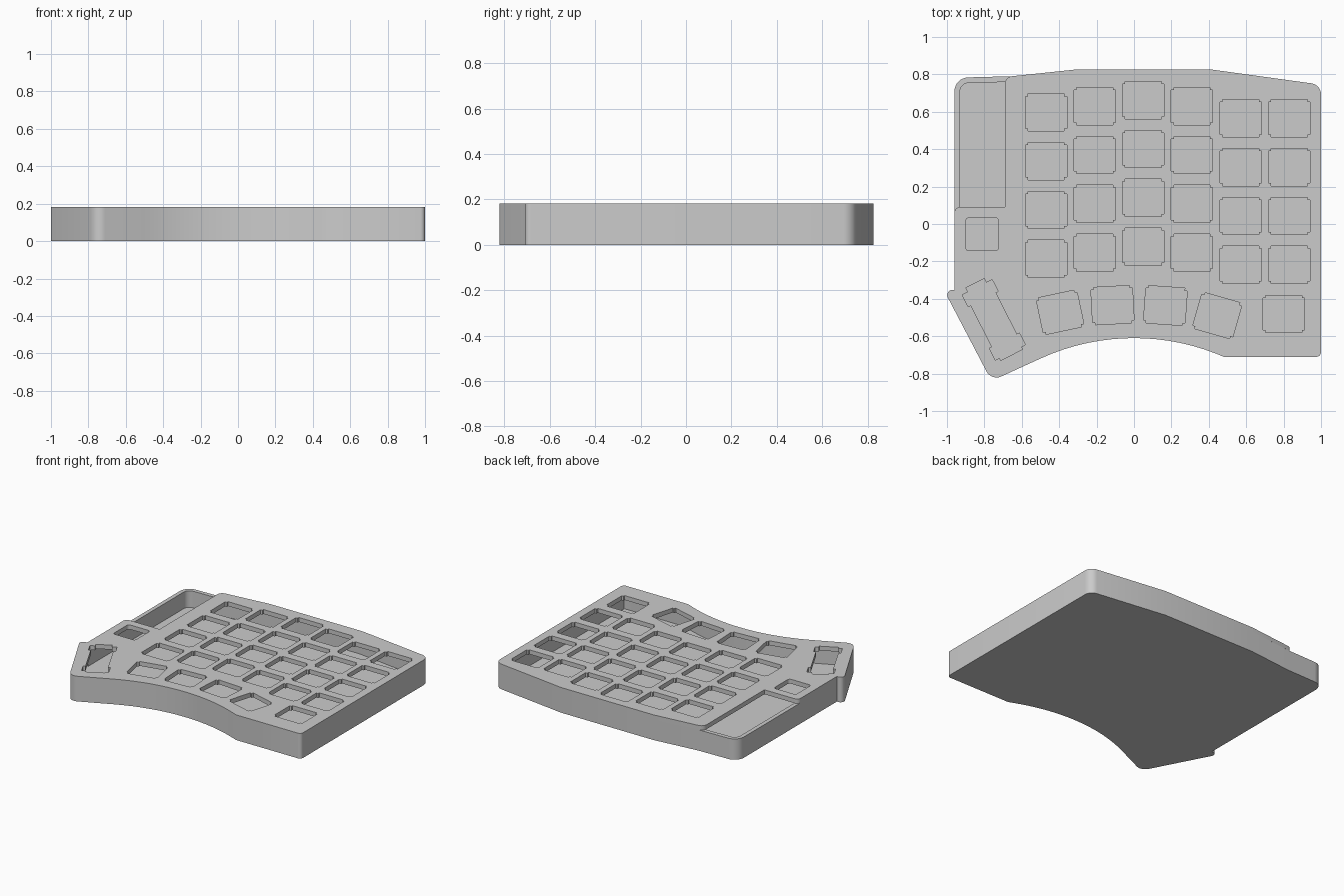
import bpy, bmesh
from math import radians, sin, cos, sqrt
from mathutils import Vector, Matrix

if "Cube" in bpy.data.objects:
    bpy.data.objects.remove(bpy.data.objects["Cube"])

WALL, FLOOR, RIM, TOP = 0.03, 0.03, 0.15, 0.182


def inset(corners, w):
    """Mitred inset of a counter-clockwise (x, y, radius) corner list."""
    out, n = [], len(corners)
    for i, (x, y, r) in enumerate(corners):
        p = Vector((x, y))
        d0 = (p - Vector(corners[i - 1][:2])).normalized()
        d1 = (Vector(corners[(i + 1) % n][:2]) - p).normalized()
        n0, n1 = Vector((-d0.y, d0.x)), Vector((-d1.y, d1.x))
        q = p + (n0 + n1) * w / (1 + n0.dot(n1))
        out.append((q.x, q.y, max(r - w, 0)))
    return out


def rounded(corners, steps=8):
    """Turn (x, y, radius) corners into points with filleted corners."""
    pts, n = [], len(corners)
    for i, (x, y, r) in enumerate(corners):
        p = Vector((x, y))
        if r < 0.002:
            pts.append(p)
            continue
        a = (Vector(corners[i - 1][:2]) - p).normalized()
        b = (Vector(corners[(i + 1) % n][:2]) - p).normalized()
        half = a.angle(b) / 2
        c = p + (a + b).normalized() * (r / sin(half))
        t = r * cos(half) / sin(half)
        u, v = (p + a * t - c).normalized(), (p + b * t - c).normalized()
        pts += [c + u.slerp(v, k / steps).normalized() * r for k in range(steps + 1)]
    return pts


def prism(name, loops, z0, z1):
    """Extrude an outline (first loop) with holes (other loops)."""
    cu = bpy.data.curves.new(name, 'CURVE')
    cu.dimensions, cu.fill_mode, cu.extrude = '2D', 'BOTH', (z1 - z0) / 2
    for loop in loops:
        sp = cu.splines.new('POLY')
        sp.points.add(len(loop) - 1)
        for pt, q in zip(sp.points, loop):
            pt.co = (q[0], q[1], 0, 1)
        sp.use_cyclic_u = True
    tmp = bpy.data.objects.new(name + "_curve", cu)
    bpy.context.collection.objects.link(tmp)
    me = bpy.data.meshes.new_from_object(
        tmp.evaluated_get(bpy.context.evaluated_depsgraph_get()))
    bpy.data.objects.remove(tmp)
    bm = bmesh.new()
    bm.from_mesh(me)
    bmesh.ops.remove_doubles(bm, verts=bm.verts, dist=1e-5)
    bmesh.ops.translate(bm, verts=bm.verts, vec=(0, 0, (z0 + z1) / 2))
    bmesh.ops.recalc_face_normals(bm, faces=bm.faces)
    bm.to_mesh(me)
    bm.free()
    ob = bpy.data.objects.new(name, me)
    bpy.context.collection.objects.link(ob)
    return ob


def place(pts, x, y, deg=0):
    m = Matrix.Rotation(radians(deg), 2)
    return [m @ Vector(p) + Vector((x, y)) for p in pts]


# Outline corners: concave front arc, then shared sides, then top-left variants
arc = [(x / 16, -1.81 + sqrt(1.44 - (x / 16) ** 2), 0) for x in range(-8, 8)]
front = [(-1.017, -0.352, 0.028), (-0.762, -0.839, 0.06)]
front += arc + [(0.48, -0.71, 0)]
back = [(1, -0.71, 0.025), (1, 0.745, 0.06), (0.42, 0.825, 0), (-0.32, 0.825, 0)]
notch = [(-0.96, -0.352, 0)]
case_corners = front + back + [(-0.65, 0.79, 0), (-0.96, 0.782, 0.075)] + notch
plate_corners = front + back + [(-0.69, 0.786, 0.04), (-0.69, 0.09, 0),
                                (-0.96, 0.09, 0.03)] + notch

# Key opening with stepped corners
a, b, s = 0.111, 0.1, 0.014
key = []
for sx, sy in ((1, 1), (-1, 1), (-1, -1), (1, -1)):
    step = [(a * sx, (b - s) * sy), ((a - s) * sx, (b - s) * sy), ((a - s) * sx, b * sy)]
    key += step if sx * sy > 0 else step[::-1]

holes = []
for x, y in ((-0.47, 0.597), (-0.21, 0.63), (0.05, 0.662),
             (0.31, 0.63), (0.57, 0.565), (0.83, 0.565)):
    holes += [place(key, x, y - 0.261 * row) for row in range(4)]

# Thumb row
for x, y, deg in ((-0.395, -0.472, 12), (-0.115, -0.434, 3), (0.168, -0.436, -4),
                  (0.445, -0.49, -16), (0.8, -0.481, 0)):
    holes.append(place(key, x, y, deg))

# Small square button opening
holes.append(rounded([(-0.9, -0.143, 0.018), (-0.724, -0.143, 0.018),
                      (-0.724, 0.033, 0.018), (-0.9, 0.033, 0.018)], 4))

# Long roller opening with wider shoulders and narrower tips
right = [(0.065, -0.215), (0.065, -0.2), (0.09, -0.2), (0.09, -0.13), (0.074, -0.13),
         (0.074, 0.12), (0.09, 0.12), (0.09, 0.19), (0.055, 0.19), (0.055, 0.215)]
holes.append(place(right + [(-x, y) for x, y in reversed(right)], -0.752, -0.508, 27))

# Hollow tray: solid outline minus the inner cavity
case = prism("case_tray", [rounded(case_corners)], 0, RIM)
cavity = prism("cavity_cutter", [rounded(inset(case_corners, WALL))], FLOOR, TOP + 0.1)
cavity.hide_render = True
mod = case.modifiers.new("cavity", 'BOOLEAN')
mod.operation, mod.object, mod.solver = 'DIFFERENCE', cavity, 'EXACT'
bpy.context.view_layer.objects.active = case
case.select_set(True)
bpy.ops.object.modifier_apply(modifier=mod.name)
bpy.data.objects.remove(cavity)

# Top plate with all openings, leaving the display bay uncovered
plate = prism("top_plate", [rounded(plate_corners)] + holes, RIM, TOP)

for ob in (case, plate):
    bpy.ops.object.select_all(action='DESELECT')
    ob.select_set(True)
    bpy.context.view_layer.objects.active = ob
    bpy.ops.object.shade_smooth_by_angle(angle=radians(25))
